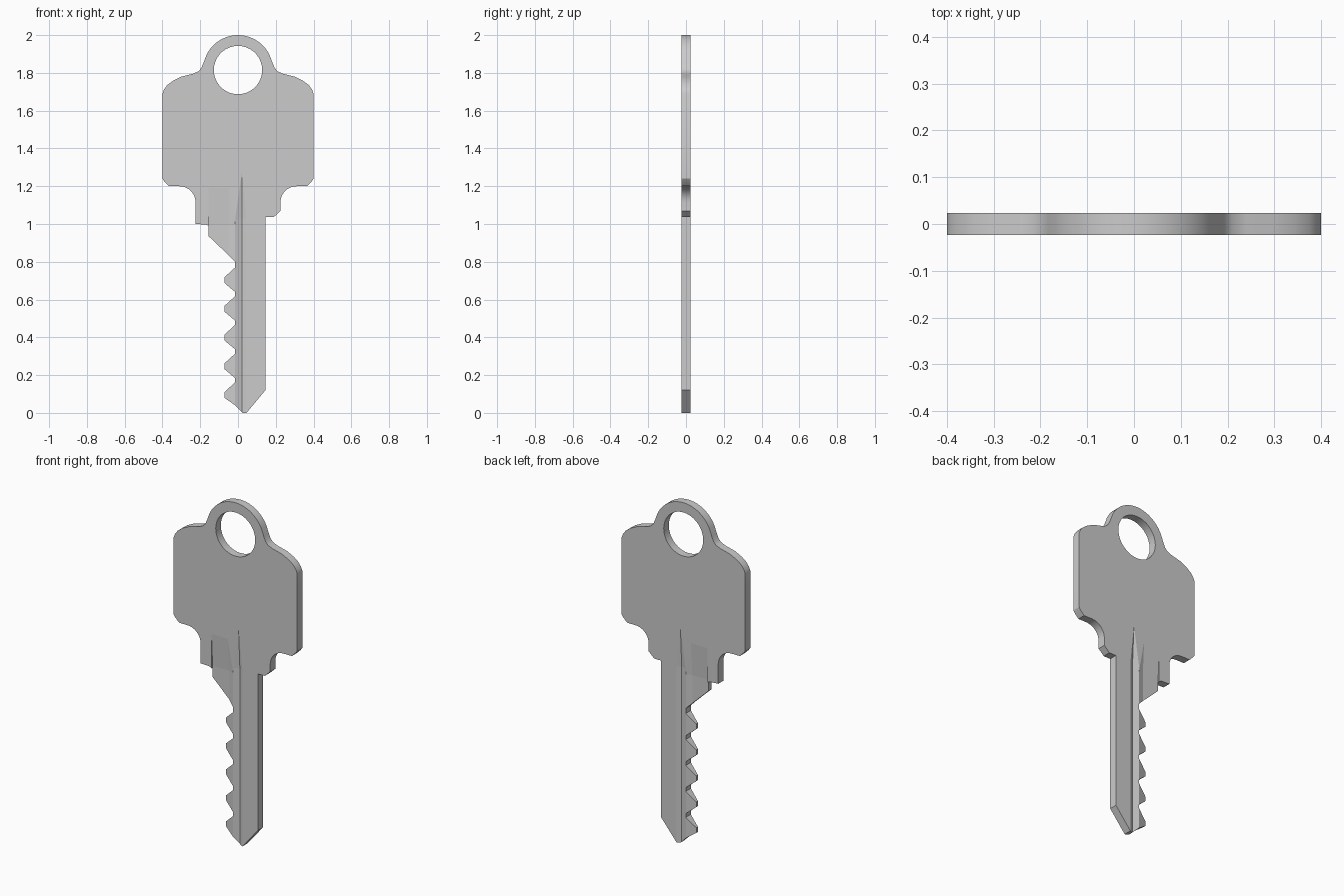
import bpy, bmesh
from math import sin, cos, radians

if "Cube" in bpy.data.objects:
    bpy.data.objects.remove(bpy.data.objects["Cube"])

T = 0.0235  # half thickness


def arc(cx, cz, r, a0, a1, n):
    return [(cx + r * cos(radians(a0 + (a1 - a0) * i / n)),
             cz + r * sin(radians(a0 + (a1 - a0) * i / n))) for i in range(n + 1)]


def loft(name, rings):
    """Closed solid through rings of 3D points with equal counts."""
    bm = bmesh.new()
    rows = [[bm.verts.new(p) for p in ring] for ring in rings]
    n = len(rows[0])
    for a, b in zip(rows, rows[1:]):
        for i in range(n):
            j = (i + 1) % n
            bm.faces.new((a[i], a[j], b[j], b[i]))
    bm.faces.new(rows[0][::-1])
    bm.faces.new(rows[-1])
    bmesh.ops.recalc_face_normals(bm, faces=bm.faces)
    mesh = bpy.data.meshes.new(name)
    bm.to_mesh(mesh)
    bm.free()
    obj = bpy.data.objects.new(name, mesh)
    bpy.context.collection.objects.link(obj)
    return obj


def milled(name, side, rings):
    """Cutter from (z, lift, [(x, depth)...]) rings; lift raises it out of the face."""
    return loft(name, [[(x, side * (T - d + lift), z) for x, d in prof]
                       for z, lift, prof in rings])


# Half of the bow, from the crown down to the neck
half = arc(0, 1.815, 0.185, 90, 25, 10)
half += [(0.184, 1.85), (0.195, 1.825), (0.21, 1.808), (0.24, 1.795), (0.30, 1.78),
         (0.345, 1.758), (0.375, 1.735), (0.392, 1.712), (0.40, 1.69),
         (0.40, 1.24), (0.39, 1.225), (0.365, 1.20)]
half += arc(0.31, 1.115, 0.085, 90, 180, 8)

# Blade: right shoulder, tip, five teeth, left shoulder
blade = [(0.225, 1.07), (0.19, 1.037), (0.145, 1.037), (0.145, 0.12),
         (0.045, 0), (0.025, 0), (-0.015, 0.04)]
for i in range(5):
    z = 0.08 + 0.152 * i
    blade += [(-0.072, z), (-0.072, z + 0.03), (-0.015, z + 0.082), (-0.015, z + 0.104)]
blade[-1] = (-0.015, 0.80)
blade += [(-0.05, 0.835), (-0.155, 0.935), (-0.155, 0.988), (-0.168, 0.997), (-0.225, 1.0)]

outline = half + blade + [(-x, z) for x, z in half[:0:-1]]
key = loft("key", [[(x, y, z) for x, z in outline] for y in (-T, T)])

# Cutters: ring hole, and on each face a keyway groove and thinned teeth
cutters = [loft("ring_hole_cutter", [[(x, y, z) for x, z in arc(0, 1.815, 0.128, 0, 350, 35)]
                                     for y in (-0.1, 0.1)])]
groove = [(-0.05, -0.012), (0.02, 0.012), (0.07, -0.012)]
teeth = [(-0.10, -0.01), (-0.10, 0.0243), (-0.05, 0.01), (0.02, -0.01)]
recess = [(-0.155, -0.01), (-0.155, 0.01), (-0.05, 0.01), (0.02, -0.01)]
for side, word in ((-1, "front"), (1, "back")):
    cutters.append(milled(word + "_tooth_cutter", side,
                          [(-0.1, 0, teeth), (0.80, 0, teeth), (0.82, 0, recess),
                           (1.0, 0, recess), (1.19, 0.01, recess)]))
    cutters.append(milled(word + "_groove_cutter", side,
                          [(-0.1, 0, groove), (1.03, 0, groove), (1.27, 0.012, groove)]))

for c in cutters:
    mod = key.modifiers.new(c.name, 'BOOLEAN')
    mod.operation = 'DIFFERENCE'
    mod.solver = 'EXACT'
    mod.object = c
    c.hide_render = True

# Bake the cuts, then smooth only the curved rims
bpy.context.view_layer.update()
deps = bpy.context.evaluated_depsgraph_get()
cut_mesh = bpy.data.meshes.new_from_object(key.evaluated_get(deps))
key.modifiers.clear()
key.data = cut_mesh
for c in cutters:
    bpy.data.objects.remove(c)
bpy.context.view_layer.objects.active = key
key.select_set(True)
bpy.ops.object.shade_smooth_by_angle(angle=radians(28))
for p in key.data.polygons:
    p.use_smooth = abs(p.normal.y) < 0.5
